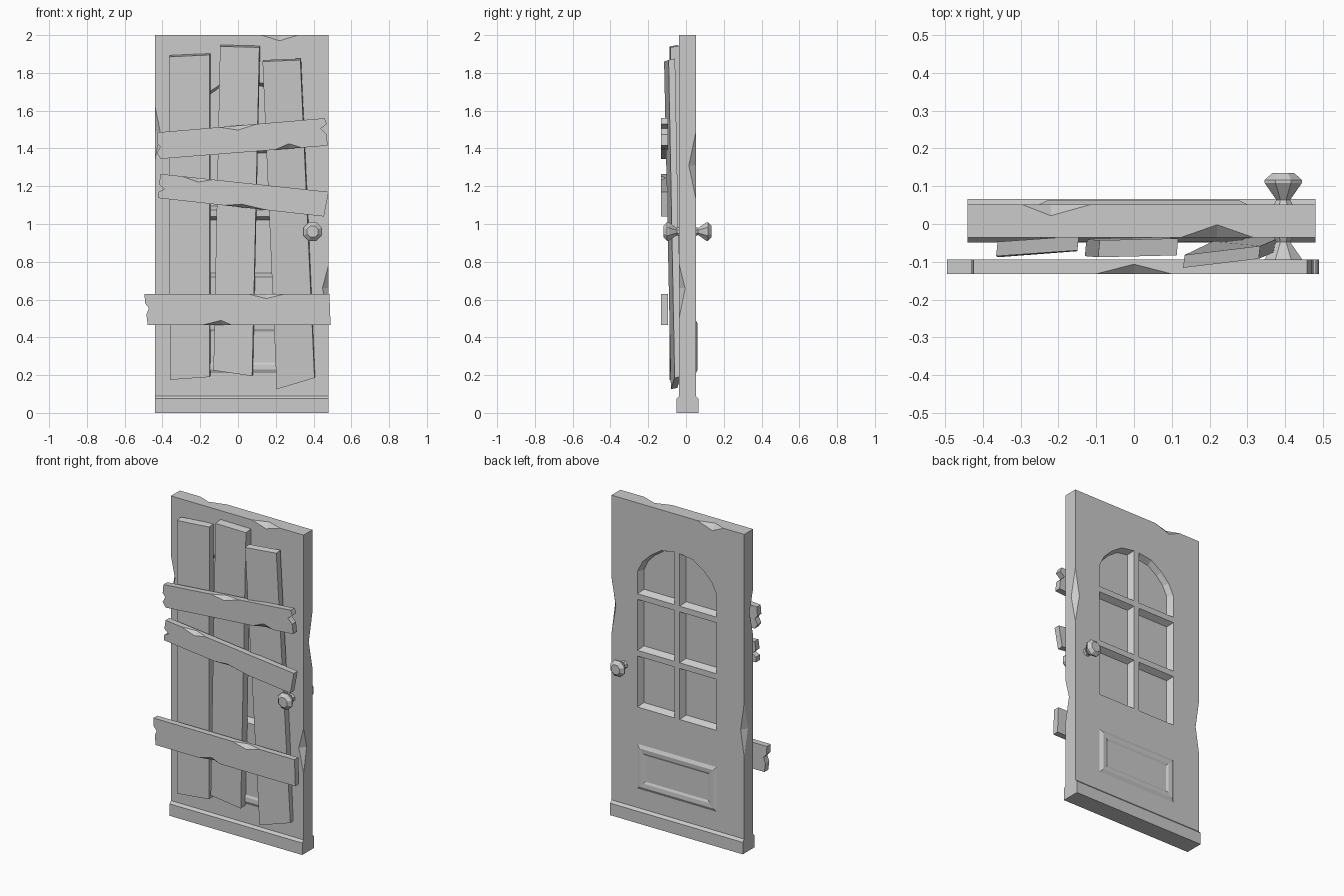
import bpy, bmesh
from math import sin, cos, pi
from mathutils import Vector

if "Cube" in bpy.data.objects:
    bpy.data.objects.remove(bpy.data.objects["Cube"])

YC = 0.008                      # middle of the door thickness
F, B = -0.036, 0.052            # front and back faces of the slab
L, R = -0.44, 0.48


def loft(bm, rings):
    """Skin a list of equal-length point rings and cap both ends."""
    vr = [[bm.verts.new(p) for p in r] for r in rings]
    n = len(vr[0])
    for a, b in zip(vr, vr[1:]):
        for i in range(n):
            bm.faces.new((a[i], a[(i + 1) % n], b[(i + 1) % n], b[i]))
    bm.faces.new(vr[0])
    bm.faces.new(vr[-1])


def finish(name, bm):
    bmesh.ops.recalc_face_normals(bm, faces=bm.faces[:])
    me = bpy.data.meshes.new(name)
    bm.to_mesh(me)
    bm.free()
    ob = bpy.data.objects.new(name, me)
    bpy.context.collection.objects.link(ob)
    return ob


def solid(name, rings):
    bm = bmesh.new()
    loft(bm, rings)
    return finish(name, bm)


def cut(ob, bm):
    """Subtract the cutter mesh from an object and discard it."""
    cutter = finish("cutter", bm)
    cutter.hide_render = True
    m = ob.modifiers.new("cut", 'BOOLEAN')
    m.operation, m.solver, m.object = 'DIFFERENCE', 'EXACT', cutter
    bpy.context.view_layer.objects.active = ob
    bpy.ops.object.modifier_apply(modifier=m.name)
    bpy.data.objects.remove(cutter)


def chip(bm, e1, e2, p1, p2):
    """Splinter out of an edge e1-e2; p1, p2 are the deepest points on its two faces."""
    e1, e2, p1, p2 = map(Vector, (e1, e2, p1, p2))
    mid = (e1 + e2) / 2
    out = mid - (p1 + p2) / 2
    pts = [e1 + out * .03, e2 + out * .03, p1 + (p1 - p2) * .6,
           p2 + (p2 - p1) * .6, mid + out * 2]
    bmesh.ops.convex_hull(bm, input=[bm.verts.new(p) for p in pts])


def xz(pts, y):
    return [(x, y, z) for x, z in pts]


def rect(x0, x1, z0, z1, y, d=0):
    return xz([(x0 + d, z0 + d), (x1 - d, z0 + d), (x1 - d, z1 - d), (x0 + d, z1 - d)], y)


# Door slab with the thicker kick rail at the bottom
prof = [(-.049, 0), (.066, 0), (.066, .075), (B, .09), (B, 2), (F, 2), (F, .09), (-.049, .075)]
slab = solid("door_slab", [[(x, y, z) for y, z in prof] for x in (L, R)])

# Window panes: bevelled recesses on both faces, the top row arched
CX, HW, BAR = 0.025, 0.275, 0.0175
panes = [[(BAR, z), (HW, z), (HW, z + .32), (BAR, z + .32)] for z in (.72, 1.075)]
panes.append([(BAR, 1.43), (HW, 1.43), (HW, 1.57), (.24, 1.64), (.185, 1.695),
              (.11, 1.745), (BAR, 1.76)])
bm = bmesh.new()
for pane in panes:
    mx = sum(p[0] for p in pane) / len(pane)
    x0, x1 = BAR, HW
    z0, z1 = pane[0][1], max(p[1] for p in pane)
    for side in (-1, 1):
        for s in (-1, 1):
            def ring(d, y):
                out = []
                for x, z in pane:
                    u = (x - x0) / (x1 - x0) * (x1 - x0 - 2 * d) + x0 + d
                    w = (z - z0) / (z1 - z0) * (z1 - z0 - 2 * d) + z0 + d
                    out.append((CX + side * u, YC + s * y, w))
                return out
            loft(bm, [ring(-.005, .054), ring(.02, .008)])
cut(slab, bm)

# Splintered edges of the slab
bm = bmesh.new()
chip(bm, (.12, F, 2), (.32, F, 2), (.22, F, 1.97), (.22, -.002, 2))
chip(bm, (-.3, B, 2), (-.11, B, 2), (-.22, B, 1.965), (-.22, .022, 2))
chip(bm, (R, F, .5), (R, F, .79), (.447, F, .66), (R, -.005, .66))
chip(bm, (R, B, 1.13), (R, B, 1.49), (.45, B, 1.31), (R, .015, 1.31))
chip(bm, (L, F, 1.33), (L, F, 1.63), (-.412, F, 1.49), (L, 0, 1.49))
chip(bm, (L, B, .6), (L, B, .95), (-.415, B, .77), (L, .015, .77))
cut(slab, bm)

# Raised lower panel frames and door knobs, on both faces
for s, side in ((-1, "front"), (1, "back")):
    solid("panel_frame_" + side, [rect(-.25, .30, .21, .49, YC + s * y, d) for d, y in
          ((0, .040), (0, .044), (.02, .054), (.045, .052), (.058, .0455))])
    solid("knob_" + side, [[(.395 + r * cos((i + .5) * pi / 4), YC + s * y,
                             .96 + r * sin((i + .5) * pi / 4)) for i in range(8)]
          for r, y in ((.028, .040), (.02, .056), (.053, .100), (.053, .108), (.032, .127))])


# Upright planks behind the boards: front corners plus thickness
def plank(name, corners, t):
    solid(name, [corners, [(x + .004, y + t, z + .008) for x, y, z in corners]])


plank("upright_plank_left", [(-.36, -.088, .175), (-.15, -.072, .19),
                             (-.15, -.07, 1.895), (-.365, -.085, 1.885)], .038)
plank("upright_plank_middle", [(-.13, -.085, .225), (.075, -.08, .195),
                               (.113, -.083, 1.935), (-.095, -.088, 1.94)], .045)
plank("upright_plank_right", [(.205, -.08, .125), (.405, -.06, .185),
                              (.33, -.092, 1.868), (.13, -.116, 1.86)], .034)

# Boards nailed across, with broken ends and splintered edges
BF, BB = -.132, -.094


def board(name, outline, chips):
    ob = solid(name, [xz(outline, BF), xz(outline, BB)])
    bm = bmesh.new()
    for a, b, p in chips:
        chip(bm, (a[0], BF, a[1]), (b[0], BF, b[1]), (p[0], BF, p[1]),
             (p[0], BF + .025, (a[1] + b[1]) / 2))
    cut(ob, bm)


board("cross_board_top",
      [(-.41, 1.345), (.475, 1.415), (.468, 1.475), (.438, 1.505), (.47, 1.53),
       (.458, 1.56), (-.425, 1.485), (-.43, 1.43), (-.412, 1.41), (-.43, 1.375)],
      [((.19, 1.392), (.34, 1.404), (.27, 1.425)),
       ((-.1, 1.512), (.1, 1.529), (0, 1.497))])
board("cross_board_middle",
      [(-.42, 1.137), (.455, 1.04), (.48, 1.17), (-.41, 1.265), (-.418, 1.21),
       (-.39, 1.185), (-.42, 1.17)],
      [((-.08, 1.099), (.16, 1.073), (.02, 1.105)),
       ((-.3, 1.253), (-.13, 1.235), (-.21, 1.222))])
board("cross_board_bottom",
      [(-.478, .465), (.49, .465), (.484, .63), (-.495, .63), (-.492, .58),
       (-.472, .555), (-.485, .52)],
      [((-.19, .465), (-.03, .465), (-.09, .49)),
       ((.05, .63), (.25, .63), (.15, .605))])
